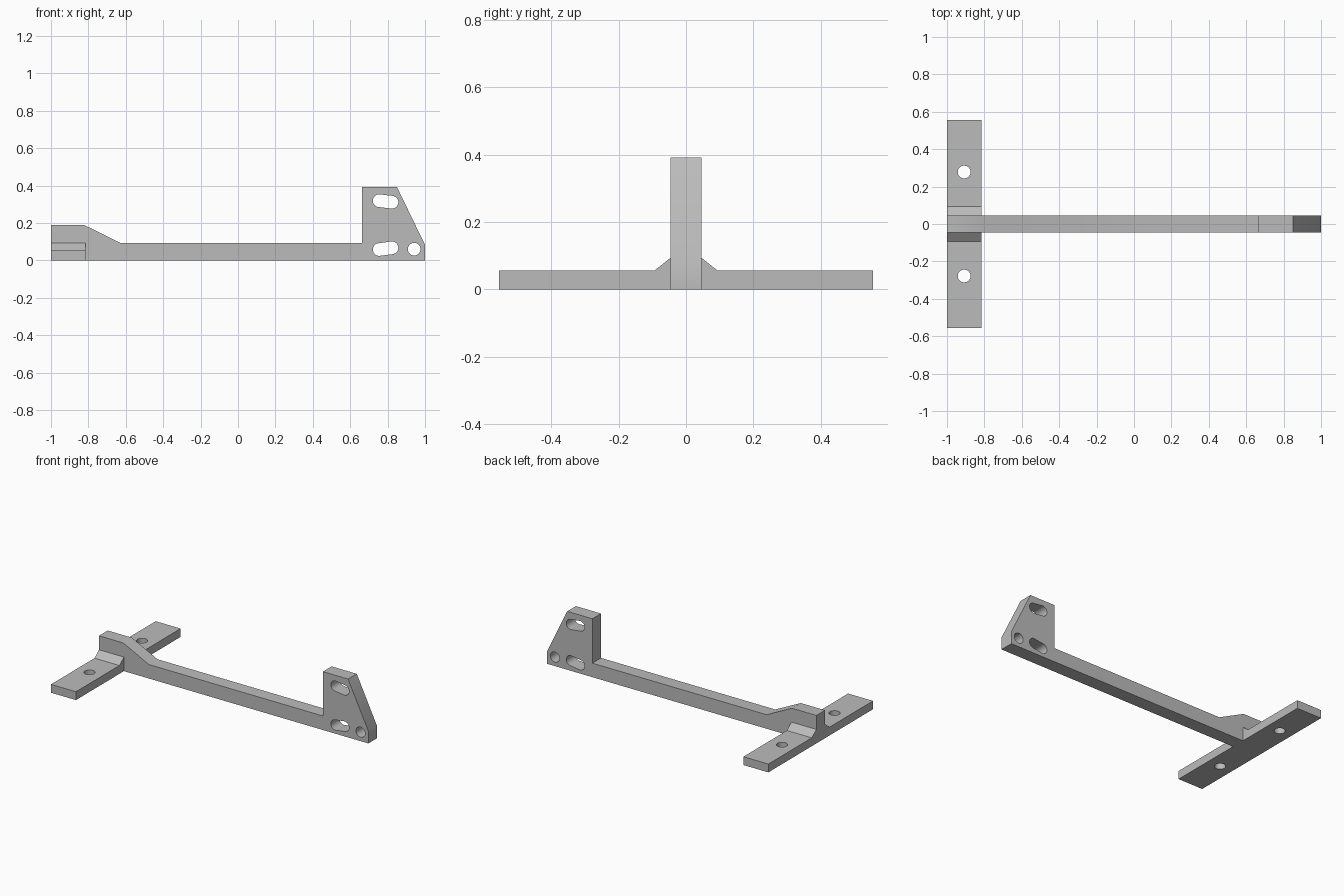
import bpy, bmesh, math
from mathutils import Vector

cube = bpy.data.objects.get("Cube")
if cube:
    bpy.data.objects.remove(cube)

grey = bpy.data.materials.new("plain grey")
grey.use_nodes = True
grey.diffuse_color = (0.5, 0.5, 0.5, 1)
grey.node_tree.nodes["Principled BSDF"].inputs["Base Color"].default_value = grey.diffuse_color


def prism(name, outline, place, start, end):
    """Extrude a 2D outline from start to end; place maps (u, v, depth) to 3D."""
    bm = bmesh.new()
    face = bm.faces.new([bm.verts.new(place(u, v, start)) for u, v in outline])
    side = bmesh.ops.extrude_face_region(bm, geom=[face])["geom"]
    step = Vector(place(0, 0, end)) - Vector(place(0, 0, start))
    bmesh.ops.translate(bm, vec=step, verts=[g for g in side if isinstance(g, bmesh.types.BMVert)])
    bmesh.ops.recalc_face_normals(bm, faces=bm.faces)
    mesh = bpy.data.meshes.new(name)
    bm.to_mesh(mesh)
    bm.free()
    mesh.materials.append(grey)
    obj = bpy.data.objects.new(name, mesh)
    bpy.context.collection.objects.link(obj)
    return obj


def slot(a, b, radius, steps=16):
    """Rounded slot outline around the segment a-b; a circle when a equals b."""
    turn = math.atan2(b[1] - a[1], b[0] - a[0]) - math.pi / 2
    points = []
    for centre, offset in ((b, 0), (a, math.pi)):
        last = steps if a == b else steps + 1
        for i in range(last):
            t = turn + offset + math.pi * i / steps
            points.append((centre[0] + radius * math.cos(t), centre[1] + radius * math.sin(t)))
    return points


def combine(target, other, operation):
    mod = target.modifiers.new(operation, 'BOOLEAN')
    mod.operation, mod.solver, mod.object = operation, 'EXACT', other
    bpy.context.view_layer.objects.active = target
    bpy.ops.object.modifier_apply(modifier=mod.name)
    bpy.data.objects.remove(other)


def along_x(u, v, d):
    return (d, u, v)


def along_y(u, v, d):
    return (u, d, v)


def along_z(u, v, d):
    return (u, v, d)


# Long arm with raised heel and upright end plate
half = 0.046
arm = prism("bracket_arm", [
    (-1, 0), (1, 0), (1, 0.083), (0.85, 0.392), (0.663, 0.392), (0.663, 0.094),
    (-0.63, 0.094), (-0.82, 0.188), (-1, 0.188)], along_y, -half, half)

# Mounting foot with sloped fillets against the arm
right_side = [(0.555, 0), (0.555, 0.056), (0.094, 0.056), (half, 0.094)]
left_side = [(-y, z) for y, z in reversed(right_side)]
foot = prism("mounting_foot", right_side + left_side, along_x, -1, -0.815)
combine(arm, foot, 'UNION')

# Slots and pivot hole through the end plate
r = 0.034
for a, b in (((0.755, 0.319), (0.823, 0.311)),
             ((0.755, 0.058), (0.823, 0.067)),
             ((0.942, 0.06), (0.942, 0.06))):
    combine(arm, prism("plate_cutter", slot(a, b, r), along_y, -0.2, 0.2), 'DIFFERENCE')

# Screw holes through the foot
for y in (-0.278, 0.278):
    combine(arm, prism("screw_cutter", slot((-0.908, y), (-0.908, y), r), along_z, -0.1, 0.2), 'DIFFERENCE')

# Smooth hole walls, crisp edges
bpy.ops.object.select_all(action='DESELECT')
arm.select_set(True)
bpy.context.view_layer.objects.active = arm
bpy.ops.object.shade_smooth_by_angle(angle=math.radians(30))
